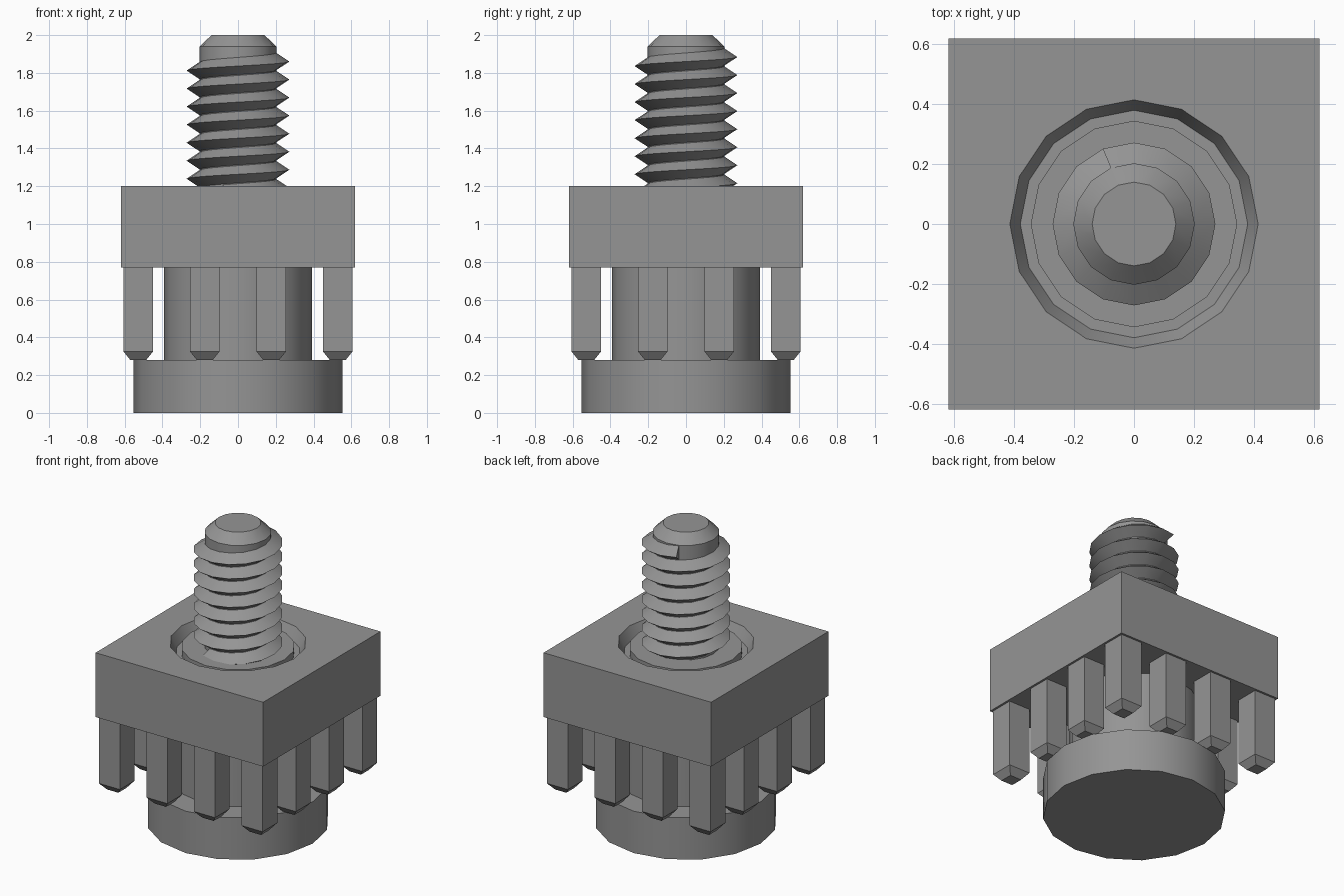
import bpy, bmesh
from math import cos, sin, pi

SIDES = 16
STEP = 2 * pi / SIDES

old = bpy.data.objects.get("Cube")
if old:
    bpy.data.objects.remove(old, do_unlink=True)

# Single metal grey
grey = bpy.data.materials.new("metal_grey")
grey.use_nodes = True
colour = (0.3, 0.3, 0.3, 1)
grey.diffuse_color = colour
grey.node_tree.nodes["Principled BSDF"].inputs["Base Color"].default_value = colour


def ring(r, z, square=False):
    """One 16-point ring, round or pushed out to a square."""
    points = []
    for i in range(SIDES):
        x, y = cos(i * STEP), sin(i * STEP)
        k = r / max(abs(x), abs(y)) if square else r
        points.append((x * k, y * k, z))
    return points


def loft(name, sections, closed=True):
    """Skin a list of equal-length closed sections and cap both ends."""
    bm = bmesh.new()
    rows = [[bm.verts.new(p) for p in s] for s in sections]
    n = len(rows[0])
    for a, b in zip(rows, rows[1:]):
        for i in range(n):
            j = (i + 1) % n
            bm.faces.new((a[i], a[j], b[j], b[i]))
    bm.faces.new(rows[0][::-1])
    bm.faces.new(rows[-1])
    bmesh.ops.recalc_face_normals(bm, faces=bm.faces)
    mesh = bpy.data.meshes.new(name)
    bm.to_mesh(mesh)
    bm.free()
    mesh.materials.append(grey)
    obj = bpy.data.objects.new(name, mesh)
    bpy.context.collection.objects.link(obj)
    bpy.ops.object.select_all(action='DESELECT')
    obj.select_set(True)
    bpy.context.view_layer.objects.active = obj
    bpy.ops.object.shade_smooth_by_angle()
    return obj


# Square block with a tapered round recess in its top
loft("block", [ring(0.62, 0.77, True), ring(0.62, 1.2, True),
               ring(0.415, 1.2), ring(0.38, 1.13)])

# Bolt: wide head, shank, collar and chamfered core
loft("bolt", [ring(r, z) for r, z in (
    (0.553, 0), (0.553, 0.28), (0.393, 0.28), (0.393, 1.0), (0.345, 1.0),
    (0.345, 1.175), (0.203, 1.175), (0.203, 1.94), (0.14, 2.0))])

# Screw thread: triangular section wound down from its top end
pitch, top_crest, top_step = 0.0955, 1.89, 5
sections = []
for s in range(int(7.7 * SIDES)):
    a = (top_step - s) * STEP
    z = top_crest - s * pitch / SIDES
    sections.append([(r * cos(a), r * sin(a), z + dz) for r, dz in
                     ((0.2, -pitch / 2), (0.272, 0), (0.2, pitch / 2))])
loft("thread", sections)


# Pins: tapered square pegs around the rim of the block
def square_section(cx, cy, h, z):
    return [(cx + sx * h, cy + sy * h, z)
            for sx, sy in ((-1, -1), (1, -1), (1, 1), (-1, 1))]


spots = [-0.528, -0.176, 0.176, 0.528]
for x in spots:
    for y in spots:
        if max(abs(x), abs(y)) > 0.5:
            loft("pin", [square_section(x, y, h, z) for h, z in
                         ((0.042, 0.28), (0.078, 0.325), (0.078, 0.77))])
